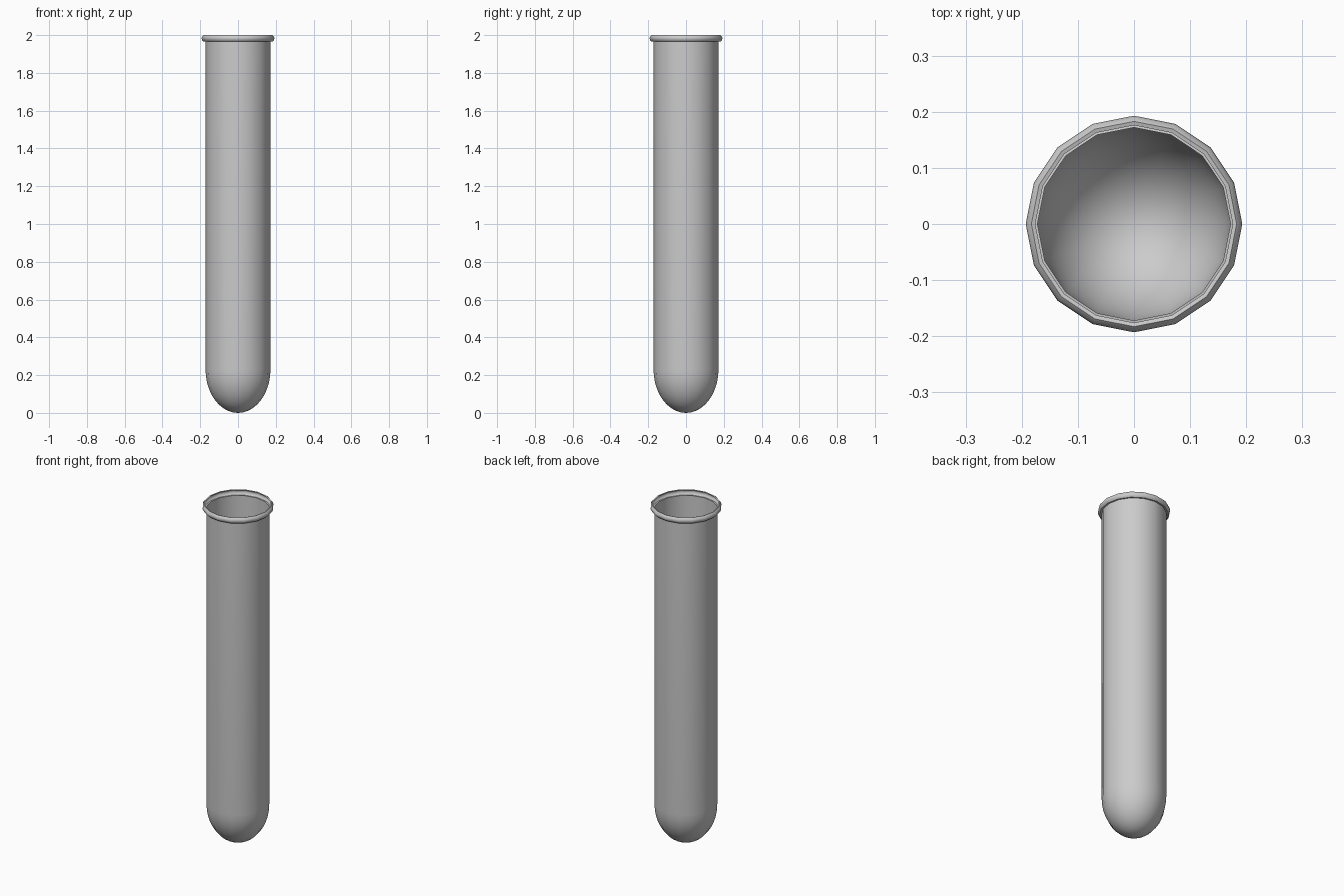
import bpy, bmesh, math

if "Cube" in bpy.data.objects:
    bpy.data.objects.remove(bpy.data.objects["Cube"])

SIDES = 16


def lathe(name, profile):
    """Spin an (r, z) profile around the z axis into a smooth object."""
    bm = bmesh.new()
    verts = [bm.verts.new((r, 0, z)) for r, z in profile]
    edges = [bm.edges.new(pair) for pair in zip(verts, verts[1:])]
    bmesh.ops.spin(bm, geom=verts + edges, cent=(0, 0, 0), axis=(0, 0, 1),
                   angle=math.tau, steps=SIDES, use_duplicate=False)
    bmesh.ops.remove_doubles(bm, verts=bm.verts, dist=0.0003)
    bmesh.ops.recalc_face_normals(bm, faces=bm.faces)
    mesh = bpy.data.meshes.new(name)
    bm.to_mesh(mesh)
    bm.free()
    obj = bpy.data.objects.new(name, mesh)
    bpy.context.collection.objects.link(obj)
    bpy.ops.object.select_all(action='DESELECT')
    obj.select_set(True)
    bpy.context.view_layer.objects.active = obj
    bpy.ops.object.shade_smooth_by_angle(angle=math.radians(50))
    return obj


# Thin single-walled tube: rounded elliptical bottom, straight wall, rolled lip
R, DOME = 0.172, 0.23
bottom = [(R * math.sin(a), DOME - DOME * math.cos(a))
          for a in (i * math.pi / 20 for i in range(11))]
lip = [(R, 1.968), (0.183, 1.966), (0.190, 1.973), (0.193, 1.983),
       (0.190, 1.993), (0.183, 2.0), (0.176, 1.998)]
lathe("test_tube", bottom + lip)
